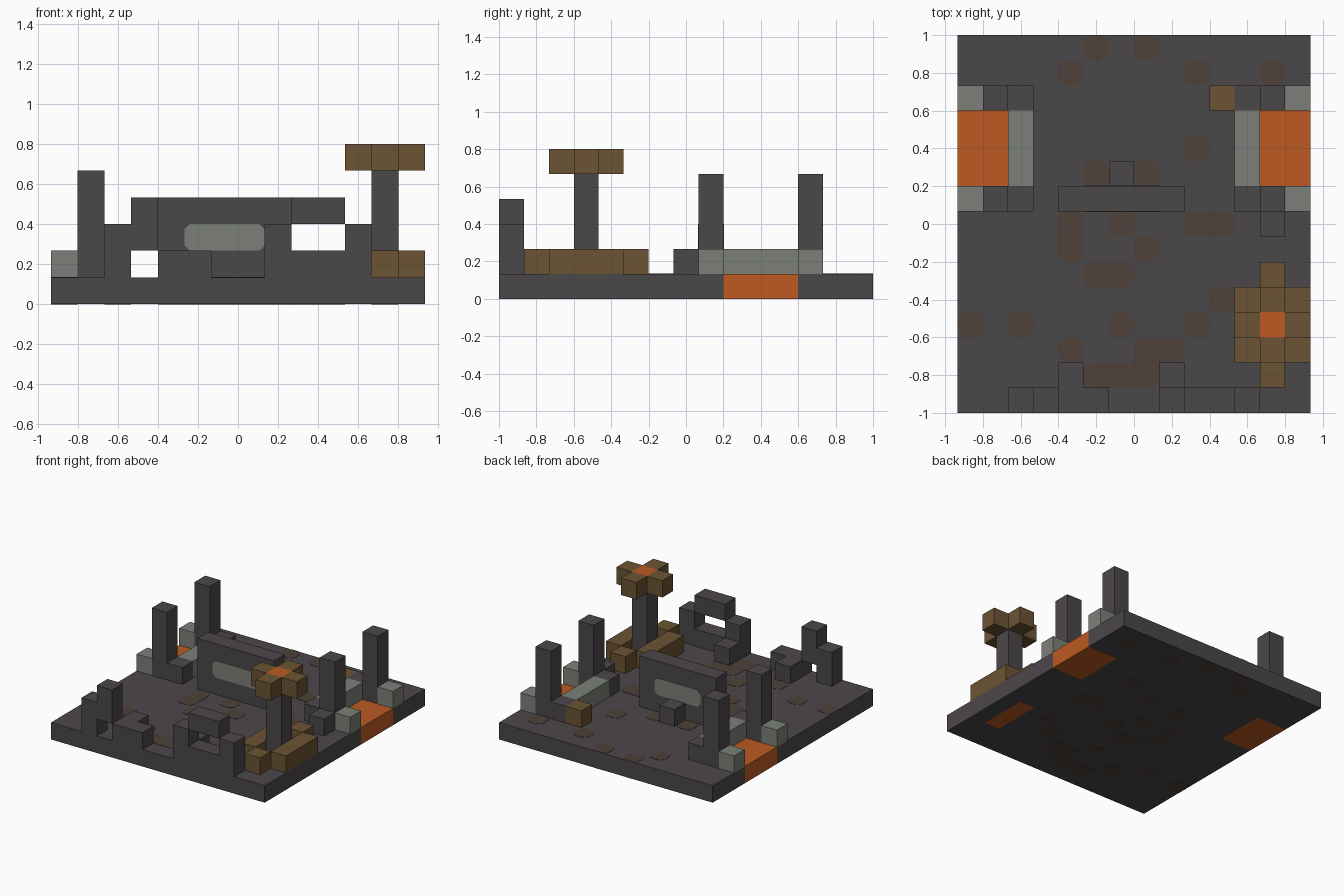
import bpy
import bmesh
from math import floor
from mathutils import Vector

cube = bpy.data.objects.get("Cube")
if cube:
    bpy.data.objects.remove(cube)

U = 2 / 15            # side of one block
NX, NY = 14, 15       # blocks across and deep


def material(name, rgb):
    lin = [((c / 255 + 0.055) / 1.055) ** 2.4 for c in rgb] + [1.0]
    m = bpy.data.materials.new(name)
    m.use_nodes = True
    m.diffuse_color = lin
    bsdf = next(n for n in m.node_tree.nodes if n.type == 'BSDF_PRINCIPLED')
    bsdf.inputs["Base Color"].default_value = lin
    return m


DARK = material("dark stone", (75, 71, 74))
GREY = material("grey stone", (124, 128, 121))
WOOD = material("brown wood", (107, 83, 51))
LAVA = material("orange lava", (188, 90, 34))
SPOT = material("brown soil", (78, 65, 58))


def corner(i, j, k):
    """Position of a grid corner."""
    return Vector(((i - NX / 2) * U, (j - NY / 2) * U, k * U))


def finish(name, bm, *mats):
    bmesh.ops.recalc_face_normals(bm, faces=bm.faces)
    mesh = bpy.data.meshes.new(name)
    bm.to_mesh(mesh)
    bm.free()
    for m in mats:
        mesh.materials.append(m)
    obj = bpy.data.objects.new(name, mesh)
    bpy.context.collection.objects.link(obj)
    return obj


def block(name, mat, i, j, k, size=(1, 1, 1)):
    """Box that starts at block i, j, k and spans a number of blocks."""
    lo = corner(i, j, k)
    dim = Vector(size) * U
    bm = bmesh.new()
    bmesh.ops.create_cube(bm, size=1)
    for v in bm.verts:
        v.co = lo + Vector((a * (c + 0.5) for a, c in zip(dim, v.co)))
    return finish(name, bm, mat)


def plate(bm, points, shift):
    """Thin plate: an outline extruded by shift."""
    face = bm.faces.new([bm.verts.new(p) for p in points])
    ext = bmesh.ops.extrude_face_region(bm, geom=[face])["geom"]
    for v in ext:
        if isinstance(v, bmesh.types.BMVert):
            v.co += Vector(shift)


# Floor slab with lava pools through it
def is_lava(i, j):
    return (i in (0, 1, 12, 13) and 9 <= j <= 11) or (i == 12 and 2 <= j <= 4)


bm = bmesh.new()
bmesh.ops.create_grid(bm, x_segments=NX, y_segments=NY, size=1)
for v in bm.verts:
    v.co.x *= NX * U / 2
ext = bmesh.ops.extrude_face_region(bm, geom=bm.faces[:])["geom"]
for v in ext:
    if isinstance(v, bmesh.types.BMVert):
        v.co.z += U
bmesh.ops.recalc_face_normals(bm, faces=bm.faces)
for f in bm.faces:
    p = f.calc_center_median() - f.normal * U / 2
    f.material_index = int(is_lava(floor(p.x / U + NX / 2), floor(p.y / U + NY / 2)))
finish("floor_slab", bm, DARK, LAVA)

# Soil patches on the top and underside of the floor: row -> columns
rows = {14: (5, 7), 13: (4, 9, 12), 10: (9,), 9: (5, 7), 7: (4, 6, 9, 10),
        6: (4, 7), 5: (5, 6), 4: (10,), 3: (0, 2, 6, 9), 2: (4, 7, 8), 1: (5, 6, 7)}
cells = {(i, j) for j, cols in rows.items() for i in cols}
for name, z, lift in (("soil_top", 1, 0.002), ("soil_underside", 0, -0.001)):
    bm = bmesh.new()
    for i, j in sorted(cells):
        pts = []
        for sx, sy in ((-1, -1), (1, -1), (1, 1), (-1, 1)):
            p = corner(i + (sx + 1) / 2, j + (sy + 1) / 2, z)
            if (i + sx, j) in cells or (i, j + sy) in cells:
                pts.append(p)
                continue
            # Rounded outer corner
            ax, ay = Vector((-sx * U, 0, 0)), Vector((0, -sy * U, 0))
            arc = [p + ay * 0.3, p + (ax + ay) * 0.09, p + ax * 0.3]
            pts += arc if sx * sy < 0 else arc[::-1]
            if sx * sy < 0:
                pts[-3:] = arc[::-1]
            else:
                pts[-3:] = arc
        plate(bm, pts, (0, 0, lift))
    finish(name, bm, SPOT)

# Two lava gates, mirrored left and right
for side, flip in (("right", False), ("left", True)):
    def col(i):
        return NX - 1 - i if flip else i
    for end, j in (("front", 8), ("back", 12)):
        block(f"{side}_{end}_tower", DARK, col(1), j, 1, (1, 1, 4))
        block(f"{side}_{end}_inner_foot", DARK, col(2), j, 1)
        block(f"{side}_{end}_outer_foot", GREY, col(0), j, 1)
    block(f"{side}_pool_kerb", GREY, col(2), 9, 1, (1, 3, 1))
block("left_rubble", DARK, 12, 7, 1)
block("wood_crate", WOOD, 10, 12, 1)

# Central wall with an inlaid rounded panel on both faces
block("central_wall", DARK, 4, 8, 1, (5, 1, 3))
block("wall_rubble", DARK, 6, 9, 1)
for name, j, out in (("front_panel", 8, -0.003), ("back_panel", 9, 0.003)):
    bm = bmesh.new()
    r = 0.2
    outline = ((5, 2 + r), (5 + r, 2), (8 - r, 2), (8, 2 + r),
               (8, 3 - r), (8 - r, 3), (5 + r, 3), (5, 3 - r))
    plate(bm, [corner(i, j, k) for i, k in outline], (0, out, 0))
    finish(name, bm, GREY)

# Ruined front wall
block("ruin_right_post", DARK, 2, 0, 1, (1, 1, 2))
block("ruin_right_top", DARK, 3, 0, 2, (1, 1, 2))
block("ruin_right_base", DARK, 4, 0, 1, (2, 1, 1))
block("ruin_right_rubble", DARK, 4, 1, 1)
block("ruin_left_base", DARK, 8, 0, 1, (4, 1, 1))
block("ruin_left_inner_post", DARK, 8, 0, 2)
block("ruin_left_outer_post", DARK, 11, 0, 2)
block("ruin_left_lintel", DARK, 9, 0, 3, (2, 1, 1))
block("ruin_left_rubble", DARK, 8, 1, 1)

# Brazier: wooden ring, post, and a cross-shaped bowl with a glowing core
for name, i in (("inner", 11), ("outer", 13)):
    block(f"ring_{name}_beam", WOOD, i, 2, 1, (1, 3, 1))
for name, j in (("front", 1), ("back", 5)):
    block(f"ring_{name}_end", WOOD, 12, j, 1)
block("brazier_post", DARK, 12, 3, 1, (1, 1, 4))
block("brazier_core", LAVA, 12, 3, 5)
for name, di, dj in (("right", -1, 0), ("left", 1, 0), ("front", 0, -1), ("back", 0, 1)):
    block(f"brazier_{name}_arm", WOOD, 12 + di, 3 + dj, 5)
